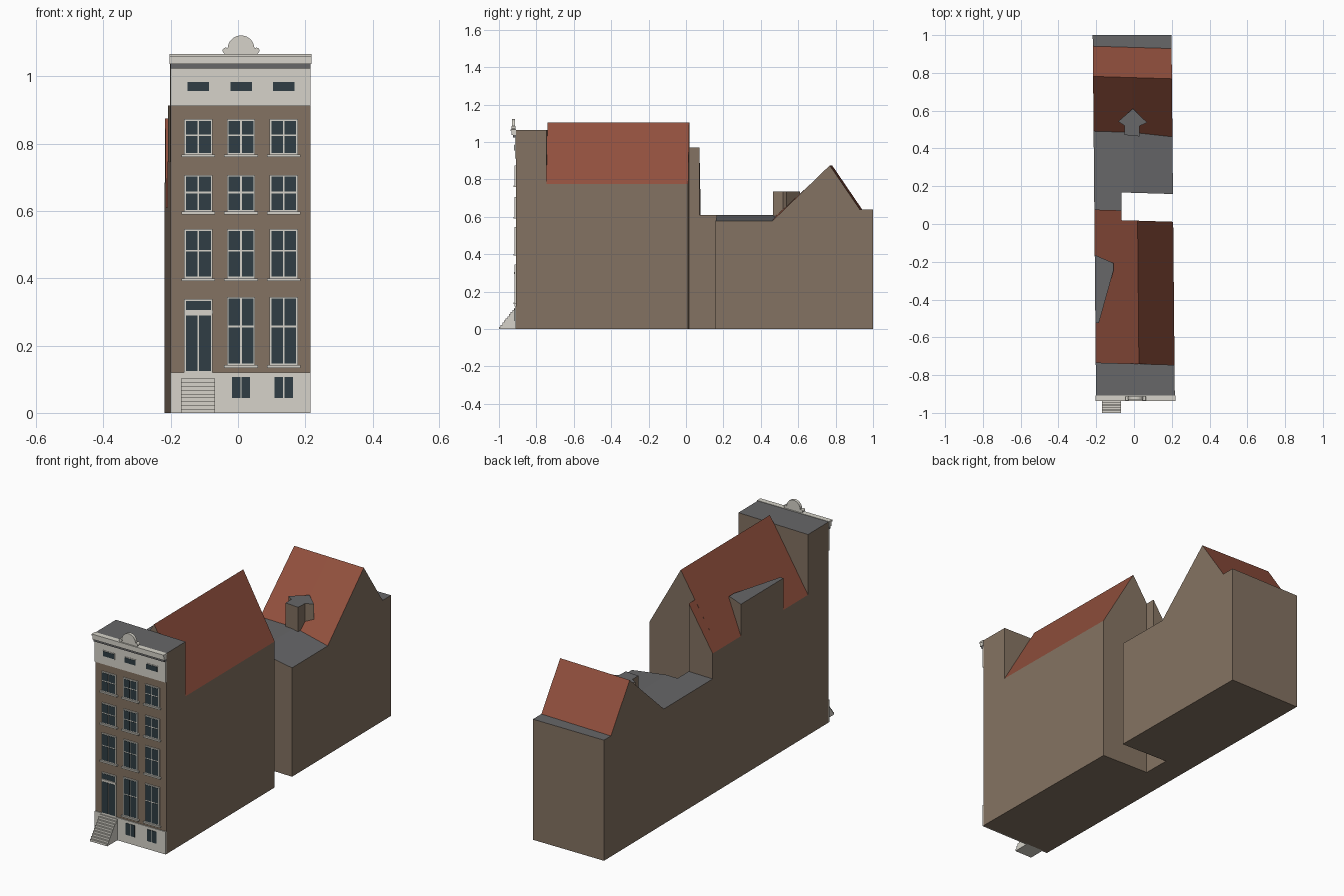
import bpy, bmesh, math
from mathutils import Vector

if "Cube" in bpy.data.objects:
    bpy.data.objects.remove(bpy.data.objects["Cube"])


def material(name, r, g, b):
    m = bpy.data.materials.new(name)
    m.use_nodes = True
    m.diffuse_color = (r, g, b, 1)
    m.node_tree.nodes["Principled BSDF"].inputs["Base Color"].default_value = (r, g, b, 1)
    return m


BRICK = material("brown brick", .23, .17, .122)
TILE = material("red roof tile", .285, .08, .047)
LEAD = material("grey flat roof", .135, .135, .14)
STONE = material("pale stone", .67, .65, .585)
GLASS = material("dark glass", .029, .048, .058)

HALF = .2085      # half the width of the plot
CX = .0075        # middle of the facade


def skew(p):
    """The plot leans slightly to the right as it runs back."""
    x, y, z = p
    if -.9 < y < .95:
        y -= .03 * x
    return Vector((x + CX - .0092 * (y + .91), y, z))


def loft(name, sections, mats, skewed=False):
    """Closed solid through matching outlines; mats = wall, flat roof, steep roof."""
    bm = bmesh.new()
    rings = [[bm.verts.new(skew(p) if skewed else p) for p in s] for s in sections]
    n = len(rings[0])
    for a, b in zip(rings, rings[1:]):
        for i in range(n):
            j = (i + 1) % n
            bm.faces.new((a[i], a[j], b[j], b[i]))
    bm.faces.new(rings[0])
    bm.faces.new(rings[-1])
    bmesh.ops.recalc_face_normals(bm, faces=bm.faces)
    for f in bm.faces:
        f.normal_update()
        up = f.normal.z
        if len(mats) > 1 and up > .2:
            f.material_index = 1 if up > .95 else len(mats) - 1
    me = bpy.data.meshes.new(name)
    bm.to_mesh(me)
    bm.free()
    for m in mats:
        me.materials.append(m)
    ob = bpy.data.objects.new(name, me)
    bpy.context.collection.objects.link(ob)
    return ob


def along_y(name, profile, y0, y1, mats, skewed=False):
    return loft(name, [[(x, y, z) for x, z in profile] for y in (y0, y1)], mats, skewed)


def upright(name, plan, z0, z1, mats, skewed=False):
    return loft(name, [[(x, y, z) for x, y in plan] for z in (z0, z1)], mats, skewed)


def box(name, x0, x1, y0, y1, z0, z1, mats, skewed=False):
    return upright(name, [(x0, y0), (x1, y0), (x1, y1), (x0, y1)], z0, z1, mats, skewed)


def plate(name, cx, w, z0, z1, depth, mat):
    """Thin piece on the front wall."""
    return box(name, cx - w / 2, cx + w / 2, -.91 - depth, -.909, z0, z1, [mat])


WALLS = [BRICK, LEAD, TILE]

# Front block and the gabled main house behind it
box("front_block", -HALF, HALF, -.91, -.74, 0, 1.065, WALLS, True)
along_y("main_house", [(-HALF, 0), (HALF, 0), (HALF, .775), (.02, 1.105), (-HALF, .745)],
        -.74, .018, WALLS, True)
along_y("main_house_rear_bay", [(-HALF, 0), (-.065, 0), (-.065, .97), (-HALF, .745)],
        .018, .07, WALLS, True)
upright("side_dormer", [(-HALF, -.53), (-.19, -.53), (-.11, -.25), (-.11, -.21), (-HALF, -.17)],
        .72, .914, WALLS, True)

# Link and rear house beyond the courtyard
box("link", -HALF, -.065, .07, .165, 0, .61, WALLS, True)
sections = []
for x, eave, z in ((-HALF, .485, .61), (0, .485, .61), (HALF, .468, .578)):
    sections.append([(x, y, h) for y, h in ((.165, 0), (1, 0), (1, .64), (.935, .64),
                                            (.775, .875), (eave, z), (.165, z))])
loft("rear_house", sections, WALLS, True)
upright("rear_dormer", [(0, .61), (-.078, .54), (-.045, .52), (-.045, .47),
                        (.033, .465), (.036, .52), (.075, .54)], .57, .735, WALLS, True)

# Stone bands of the facade
WIDTH = 2 * HALF
plate("stone_base", CX, WIDTH, 0, .12, .005, STONE)
plate("stone_frieze", CX, WIDTH, .912, 1.024, .005, STONE)
plate("cornice_shadow_band", CX, WIDTH, 1.024, 1.037, .014, LEAD)
plate("cornice", CX, WIDTH + .004, 1.037, 1.058, .022, STONE)
plate("cornice_cap", CX, WIDTH + .006, 1.058, 1.067, .027, STONE)


def window(name, cx, w, z0, z1, bars=(), border=.005, frame=True):
    """Pale frame with a row of panes either side of the centre bar."""
    if frame:
        plate(name + "_frame", cx, w, z0, z1, .006, STONE)
    levels = [z0 + border, *bars, z1 - border]
    pane = (w - 3 * border) / 2
    for low, high in zip(levels, levels[1:]):
        lo = low + (border / 2 if low in bars else 0)
        hi = high - (border / 2 if high in bars else 0)
        for s in (-1, 1):
            plate(name + "_pane", cx + s * (pane + border) / 2, pane, lo, hi, .0075, GLASS)


# Windows: three columns, four storeys, with the door at lower left
columns = (-.118, .009, .136)
storeys = ((.768, .873, .825), (.598, .707, .655), (.4, .546, .482), (.142, .345, .257))
for c, cx in enumerate(columns):
    for s, (z0, z1, bar) in enumerate(storeys):
        if c == 0 and s == 3:
            continue
        window("window", cx, .084, z0, z1, (bar,))
        plate("window_sill", cx, .1, z0 - .008, z0, .011, STONE)
    plate("attic_vent_frame", cx, .072, .953, .987, .007, STONE)
    plate("attic_vent", cx, .064, .957, .983, .0085, GLASS)
window("door", columns[0], .084, .12, .295)
plate("door_transom_frame", columns[0], .084, .295, .338, .006, STONE)
plate("door_lintel", columns[0], .086, .295, .304, .01, STONE)
plate("door_transom", columns[0], .074, .306, .333, .0075, GLASS)
for cx in columns[1:]:
    window("basement_window", cx, .062, .04, .11, (), .004, False)

# Front steps, solid to the ground
steps = 10
profile = [(-.909, 0)]
for i in range(steps):
    y = -1 + i * .09 / steps
    profile += [(y, i * .113 / steps), (y, (i + 1) * .113 / steps)]
profile.append((-.909, .113))
loft("front_steps", [[(x, y, z) for y, z in profile] for x in (-.17, -.068)], [STONE])

# Crest on the cornice: round head on a flared foot, with two scrolls
arc = [(.009 + .04 * math.cos(a), 1.082 + .04 * math.sin(a))
       for a in (math.pi * i / 14 for i in range(15))]
along_y("crest", [(-.043, 1.064), (.061, 1.064), (.052, 1.076)] + arc + [(-.034, 1.076)],
        -.93, -.914, [STONE])
for s in (-1, 1):
    circle = [(.009 + s * .046 + .009 * math.cos(a), 1.077 + .009 * math.sin(a))
              for a in (math.tau * i / 12 for i in range(12))]
    along_y("crest_scroll", circle, -.934, -.912, [STONE])
